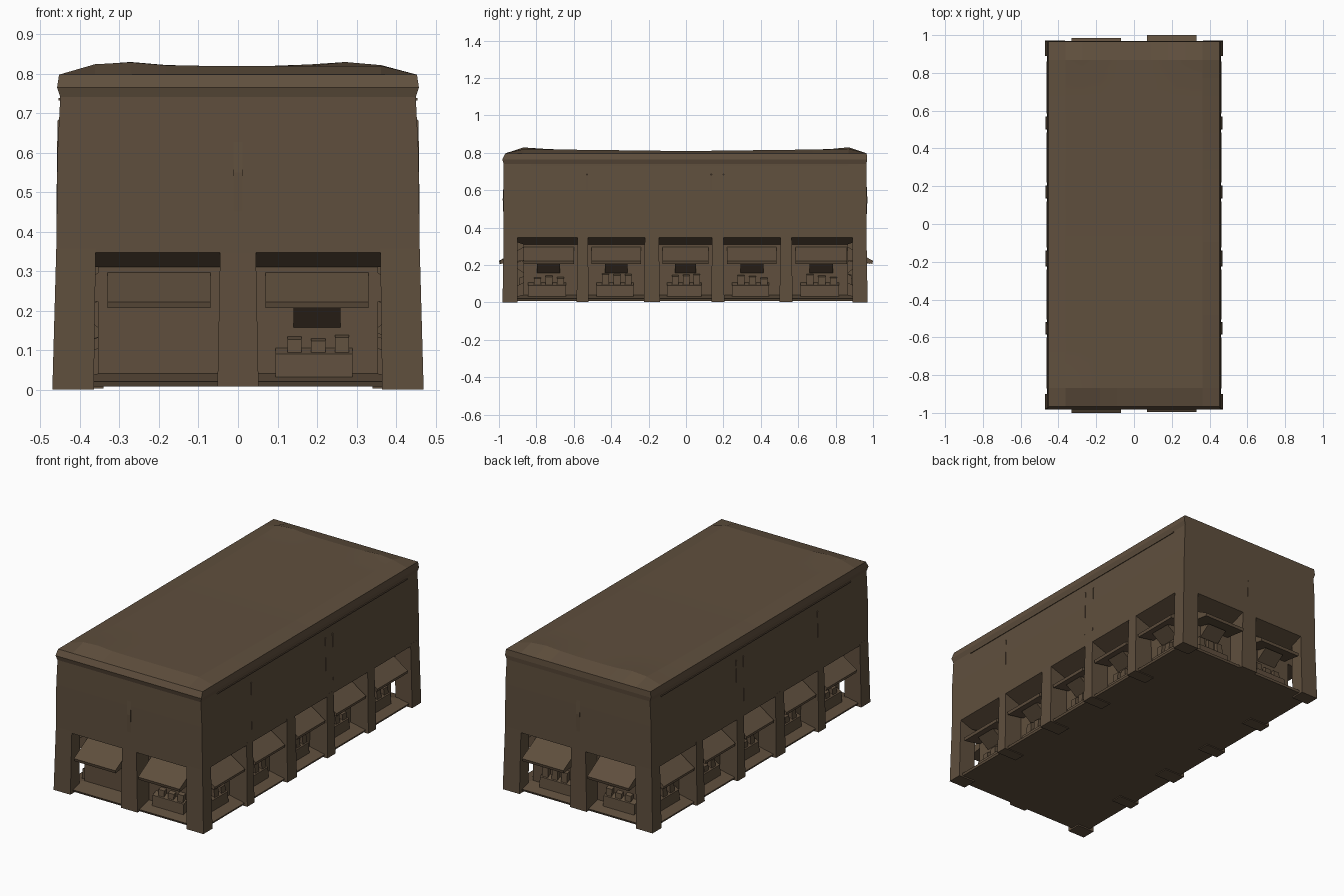
import bpy, bmesh, math, random
from mathutils import Vector

if "Cube" in bpy.data.objects:
    bpy.data.objects.remove(bpy.data.objects["Cube"])
random.seed(4)

brown = bpy.data.materials.new("weathered brown")
brown.diffuse_color = (0.115, 0.078, 0.047, 1)
brown.use_nodes = True
brown.node_tree.nodes["Principled BSDF"].inputs["Base Color"].default_value = brown.diffuse_color


def finish(bm, name):
    bmesh.ops.recalc_face_normals(bm, faces=bm.faces)
    me = bpy.data.meshes.new(name)
    bm.to_mesh(me)
    bm.free()
    me.materials.append(brown)
    ob = bpy.data.objects.new(name, me)
    bpy.context.collection.objects.link(ob)
    return ob


def loft(name, rings, cap=(True, True)):
    """Loft rectangles given as (x0, x1, y0, y1, z)."""
    bm = bmesh.new()
    loops = [[bm.verts.new(p) for p in ((a, c, z), (b, c, z), (b, d, z), (a, d, z))]
             for a, b, c, d, z in rings]
    for lo, hi in zip(loops, loops[1:]):
        for i in range(4):
            j = (i + 1) % 4
            bm.faces.new((lo[i], lo[j], hi[j], hi[i]))
    if cap[0]:
        bm.faces.new(loops[0][::-1])
    if cap[1]:
        bm.faces.new(loops[-1])
    return finish(bm, name)


def box(name, x0, x1, y0, y1, z0, z1):
    return loft(name, [(x0, x1, y0, y1, z0), (x0, x1, y0, y1, z1)])


def extrude_profile(name, profile, a, b, place):
    """Sweep an (outward, z) profile between a and b along a wall."""
    bm = bmesh.new()
    ends = [[bm.verts.new(place(t, o, z)) for o, z in profile] for t in (a, b)]
    n = len(profile)
    for i in range(n):
        j = (i + 1) % n
        bm.faces.new((ends[0][i], ends[0][j], ends[1][j], ends[1][i]))
    bm.faces.new(ends[0])
    bm.faces.new(ends[1][::-1])
    return finish(bm, name)


# upper walls, with the soffit sloping in to the recessed core
loft("upper_walls", [
    (-0.36, 0.36, -0.87, 0.865, 0.31),
    (-0.46, 0.46, -0.975, 0.965, 0.347),
    (-0.457, 0.457, -0.976, 0.966, 0.60),
    (-0.45, 0.45, -0.975, 0.965, 0.74),
    (-0.458, 0.458, -0.982, 0.968, 0.765),
    (-0.453, 0.453, -0.965, 0.966, 0.797)], cap=(True, False))

# uneven roof skin
bm = bmesh.new()
nx, ny = 10, 20
grid = []
for i in range(nx + 1):
    row = []
    for j in range(ny + 1):
        u, v = i / nx, j / ny
        x, y = -0.453 + 0.906 * u, -0.965 + 1.931 * v
        z = 0.797
        if 0 < i < nx and 0 < j < ny:
            z += 0.012 + 0.012 * abs(y)
            for bx, by in ((-0.29, -0.85), (0.26, 0.88), (-0.28, 0.88)):
                z += 0.010 * math.exp(-((x - bx) ** 2 + (y - by) ** 2) / 0.006)
        row.append(bm.verts.new((x, y, z)))
    grid.append(row)
for i in range(nx):
    for j in range(ny):
        f = bm.faces.new((grid[i][j], grid[i + 1][j], grid[i + 1][j + 1], grid[i][j + 1]))
        f.smooth = 0 < i < nx - 1 and 0 < j < ny - 1
finish(bm, "roof")

# recessed ground floor and base slab
box("ground_floor_core", -0.355, 0.355, -0.87, 0.865, 0.02, 0.32)
loft("base_slab", [
    (-0.445, 0.445, -0.955, 0.945, 0.008),
    (-0.45, 0.45, -0.96, 0.95, 0.02),
    (-0.355, 0.355, -0.87, 0.865, 0.04)])

# corner pillars
for sx in (-1, 1):
    for name, yo, yi in (("front", -0.975, -0.90), ("back", 0.965, 0.89)):
        s = 1 if yo > 0 else -1
        xs0, xs1 = sorted((sx * 0.365, sx * 0.47)), sorted((sx * 0.36, sx * 0.46))
        y0, y1 = sorted((yo + s * 0.006, yi)), sorted((yo, yi))
        loft(name + "_corner_pillar", [(*xs0, *y0, 0), (*xs1, *y1, 0.36)])

# pillars along the long sides
for sx in (-1, 1):
    for y0, y1 in ((-0.58, -0.525), (-0.22, -0.145), (0.14, 0.20), (0.505, 0.565)):
        lo, hi = sorted((sx * 0.34, sx * 0.468)), sorted((sx * 0.34, sx * 0.46))
        loft("side_pillar", [(*lo, y0 - 0.005, y1 + 0.005, 0.003), (*hi, y0, y1, 0.36)])

# middle pillars on the ends
for yo, yi in ((-0.975, -0.85), (0.965, 0.85)):
    y0, y1 = sorted((yo, yi))
    loft("end_pillar", [(-0.052, 0.052, y0, y1, 0.008), (-0.045, 0.045, y0, y1, 0.36)])


def bay(a, b, place, core, out, cluttered):
    """Awning, window sill, shop counter and goods for one open bay."""
    w = b - a
    extrude_profile("awning", [(core - 0.01, 0.302), (out, 0.222), (out - 0.004, 0.206),
                               (core - 0.01, 0.225)], a + 0.02, b - 0.02, place)
    if not cluttered:
        return
    extrude_profile("awning_bracket", [(core - 0.01, 0.225), (core + 0.07, 0.208),
                                       (core - 0.01, 0.15)], a + w * 0.3, b - w * 0.3, place)
    extrude_profile("shop_counter", [(core - 0.01, 0.03), (core + 0.035, 0.03),
                                     (core + 0.03, 0.09), (core - 0.01, 0.11)],
                    a + w * 0.15, b - w * 0.2, place)
    for k in range(3):
        t = a + w * (0.25 + 0.2 * k)
        h = random.uniform(0.12, 0.15)
        extrude_profile("shop_goods", [(core - 0.01, 0.08), (core + 0.025, 0.08),
                                       (core + 0.02, h), (core - 0.01, h + 0.01)],
                        t, t + w * 0.12, place)


front = lambda t, o, z: Vector((t, -o, z))
back = lambda t, o, z: Vector((t, o, z))
right = lambda t, o, z: Vector((o, t, z))
left = lambda t, o, z: Vector((-o, t, z))

bay(-0.35, -0.05, front, 0.87, 1.0, False)
bay(0.05, 0.35, front, 0.87, 0.995, True)
bay(-0.35, -0.05, back, 0.865, 0.985, True)
bay(0.05, 0.35, back, 0.865, 1.0, True)
for a, b in ((-0.89, -0.58), (-0.525, -0.22), (-0.145, 0.14), (0.20, 0.505), (0.565, 0.88)):
    for place in (right, left):
        bay(a, b, place, 0.355, 0.464, True)

# shallow wall ribs, string course and end-wall slits
for place in (right, left):
    for y in (-0.53, 0.135, 0.2):
        extrude_profile("wall_rib", [(0.44, 0.42), (0.460, 0.42), (0.457, 0.68), (0.44, 0.70)],
                        y - 0.003, y + 0.003, place)
    extrude_profile("string_course", [(0.44, 0.732), (0.455, 0.732), (0.455, 0.738),
                                      (0.44, 0.738)], -0.83, 0.87, place)
for place, o in ((front, 0.974), (back, 0.964)):
    extrude_profile("end_wall_rib", [(o, 0.42), (o + 0.006, 0.55), (o, 0.66)],
                    -0.012, 0.012, place)
